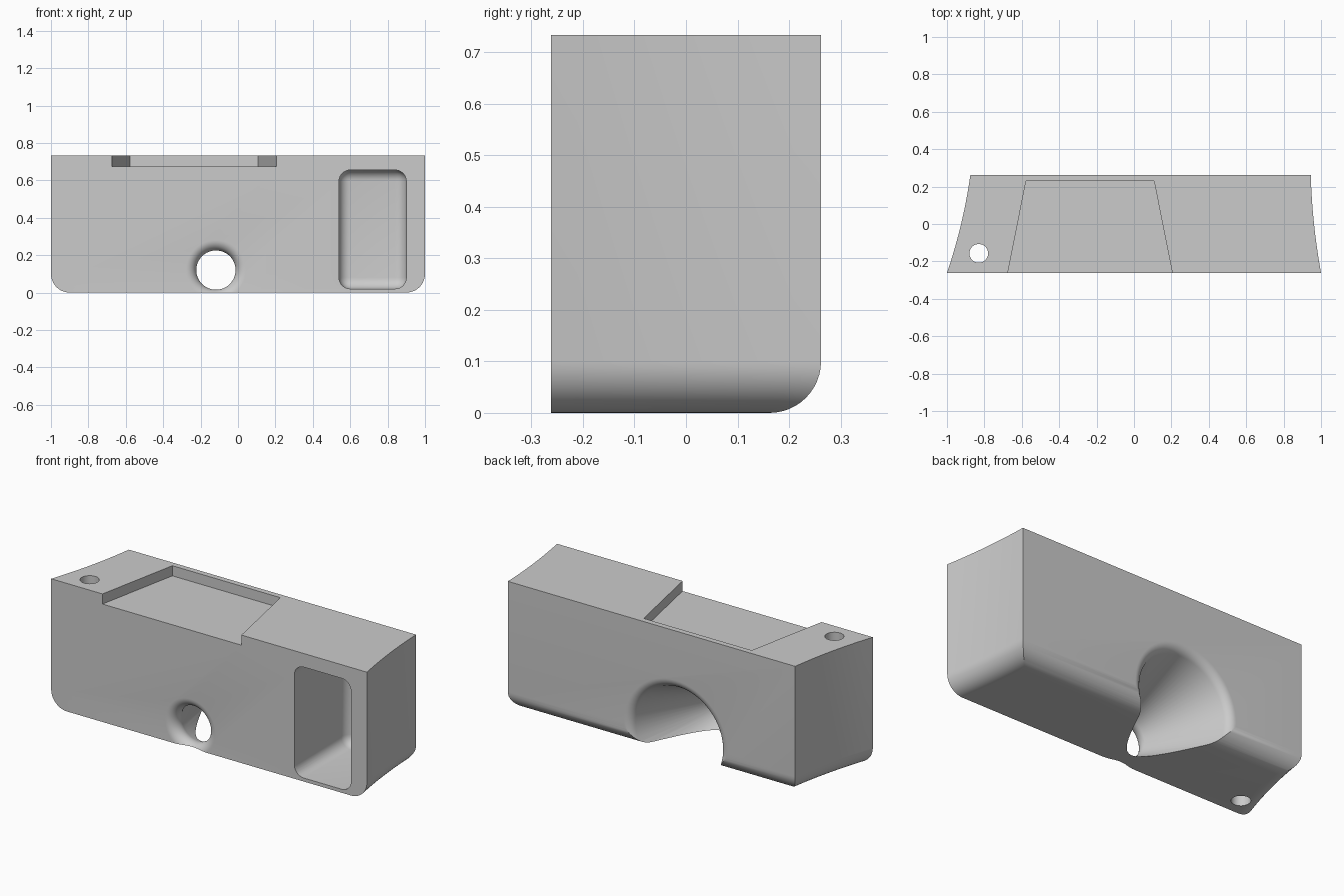
import bpy
import bmesh
import math
from mathutils import Vector, Matrix

default = bpy.data.objects.get("Cube")
if default:
    bpy.data.objects.remove(default, do_unlink=True)

FRONT, BACK, HEIGHT = -0.262, 0.262, 0.733

grey = bpy.data.materials.new("plain grey")
grey.use_nodes = True
grey.diffuse_color = (0.6, 0.6, 0.6, 1)
grey.node_tree.nodes["Principled BSDF"].inputs["Base Color"].default_value = (0.6, 0.6, 0.6, 1)


def make_object(name, bm):
    bmesh.ops.recalc_face_normals(bm, faces=bm.faces)
    mesh = bpy.data.meshes.new(name)
    bm.to_mesh(mesh)
    bm.free()
    mesh.materials.append(grey)
    obj = bpy.data.objects.new(name, mesh)
    bpy.context.collection.objects.link(obj)
    return obj


def loft(name, rings):
    """Skin a stack of closed rings and cap both ends."""
    bm = bmesh.new()
    loops = [[bm.verts.new(p) for p in ring] for ring in rings]
    n = len(loops[0])
    for a, b in zip(loops, loops[1:]):
        for i in range(n):
            j = (i + 1) % n
            bm.faces.new((a[i], a[j], b[j], b[i]))
    bm.faces.new(loops[0])
    bm.faces.new(loops[-1])
    return make_object(name, bm)


# Body: concave sides, with a rounded lower edge on the sides and back
def outline(z, inset, steps=10):
    back = BACK - inset
    left, right = [], []
    for i in range(steps + 1):
        y = FRONT + (back - FRONT) * i / steps
        t = (y - FRONT) / (BACK - FRONT)
        hollow = 4 * t * (1 - t)
        right.append((1 - 0.055 * t - 0.01 * hollow - inset, y, z))
        left.append((-1 + 0.125 * t + 0.013 * hollow + inset, y, z))
    return right + left[::-1]


ROUND = 0.1
layers = []
for i in range(13):
    a = math.pi / 2 * i / 12
    layers.append(outline(ROUND * (1 - math.cos(a)), ROUND * (1 - math.sin(a))))
layers.append(outline(HEIGHT, 0))
body = loft("body", layers)

# Flared passage from the small front hole to the wide back mouth
FILLET, SLOPE = 0.055, 21
FRONT_R, BACK_R = 0.16, 0.33
profile = [(FRONT - 0.1, FRONT_R)]
for i in range(11):
    t = math.radians(90 - (90 + SLOPE) * i / 10)
    profile.append((FRONT + FILLET * (1 - math.sin(t)), FRONT_R - FILLET * math.cos(t)))
for i in range(9):
    t = math.radians(SLOPE + (90 - SLOPE) * i / 8)
    profile.append((BACK - FILLET * (1 - math.sin(t)), BACK_R - FILLET * math.cos(t)))
profile.append((BACK + 0.1, BACK_R))


def circle_y(y, r, n=64):
    return [(-0.118 + r * math.cos(math.tau * k / n), y,
             0.12 + r * math.sin(math.tau * k / n)) for k in range(n)]


passage = loft("passage_cutter", [circle_y(y, r) for y, r in profile])

# Front pocket with rounded corners
bm = bmesh.new()
bmesh.ops.create_cube(bm, size=1)
low, high = Vector((0.54, FRONT - 0.15, 0.02)), Vector((0.90, 0.222, 0.655))
size = high - low
bmesh.ops.transform(bm, verts=bm.verts,
                    matrix=Matrix.Translation((low + high) / 2) @ Matrix.Diagonal((*size, 1)))
bmesh.ops.bevel(bm, geom=bm.edges[:], offset=0.06, segments=8, profile=0.5, affect='EDGES')
pocket = make_object("pocket_cutter", bm)


# Tapered shallow tray in the top, open at the front
def tray_ring(z):
    slope = 0.098 / (0.23 - FRONT)
    y0 = FRONT - 0.1
    extra = slope * 0.1
    return [(-0.675 - extra, y0, z), (0.205 + extra, y0, z),
            (0.107, 0.23, z), (-0.577, 0.23, z)]


tray = loft("tray_cutter", [tray_ring(0.675), tray_ring(HEIGHT + 0.1)])

# Small vertical through hole
bm = bmesh.new()
bmesh.ops.create_cone(bm, cap_ends=True, segments=40, radius1=0.05, radius2=0.05, depth=2,
                      matrix=Matrix.Translation((-0.83, -0.157, 0.4)))
hole = make_object("hole_cutter", bm)

# Cut the openings, then drop the cutters
bpy.ops.object.select_all(action='DESELECT')
body.select_set(True)
bpy.context.view_layer.objects.active = body
for cutter in (passage, pocket, tray, hole):
    cutter.hide_render = True
    mod = body.modifiers.new(cutter.name, 'BOOLEAN')
    mod.operation = 'DIFFERENCE'
    mod.solver = 'EXACT'
    mod.object = cutter
    bpy.ops.object.modifier_apply(modifier=mod.name)
    bpy.data.objects.remove(cutter, do_unlink=True)

bpy.ops.object.shade_smooth_by_angle(angle=math.radians(30))
